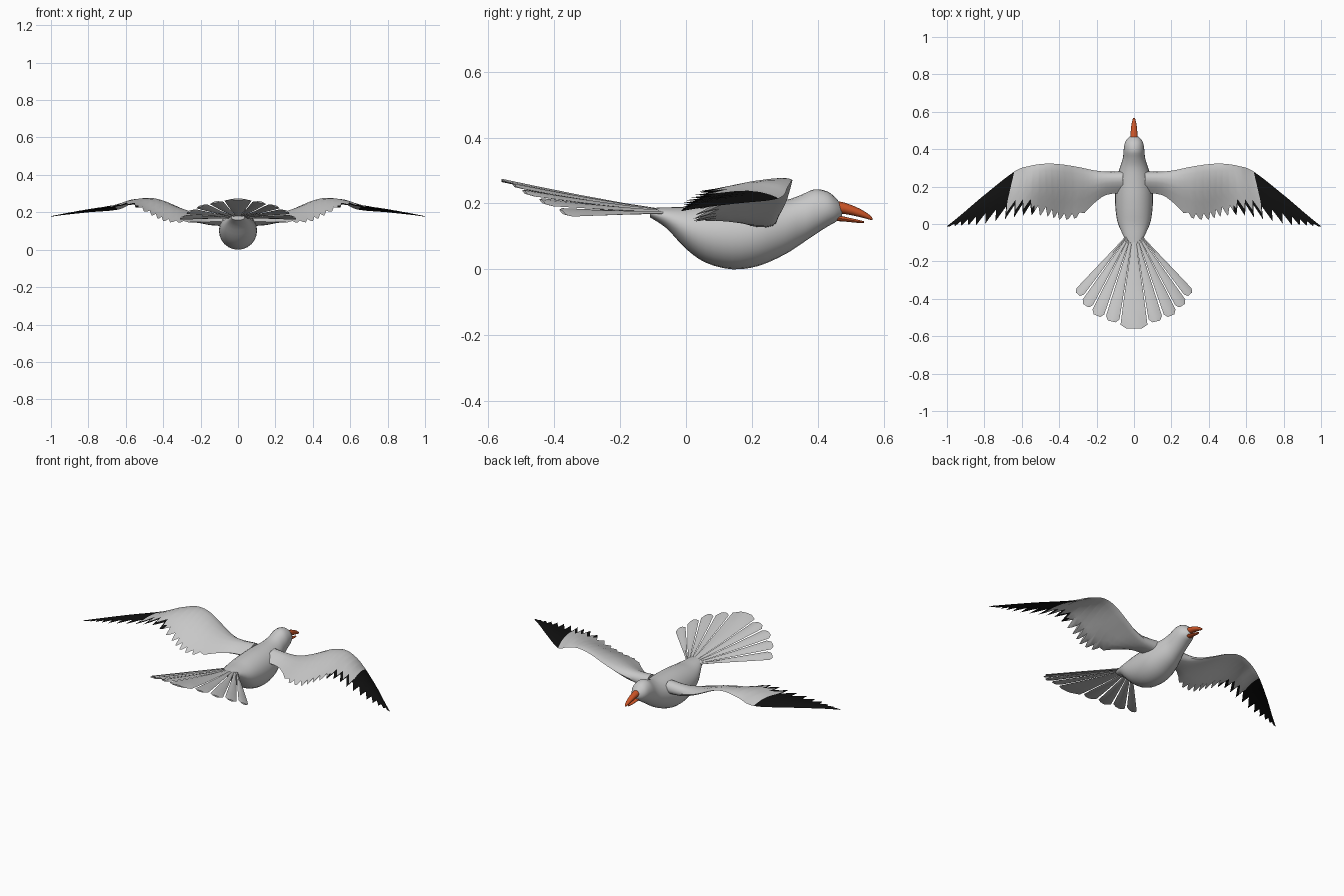
import bpy, bmesh, math
from mathutils import Vector

cube = bpy.data.objects.get("Cube")
if cube:
    bpy.data.objects.remove(cube)


def material(name, rgb):
    mat = bpy.data.materials.new(name)
    mat.use_nodes = True
    mat.diffuse_color = (*rgb, 1)
    mat.node_tree.nodes["Principled BSDF"].inputs["Base Color"].default_value = (*rgb, 1)
    return mat


grey = material("feather grey", (0.58, 0.58, 0.58))
black = material("wingtip black", (0.005, 0.005, 0.005))
orange = material("beak orange", (0.6, 0.09, 0.02))


def sample(rows, s):
    """Catmull-Rom interpolation through table rows."""
    last = len(rows) - 1
    i = min(int(s + 1e-6), last - 1)
    t = s - i
    a, b, c, d = (rows[min(max(k, 0), last)] for k in (i - 1, i, i + 1, i + 2))
    return [0.5 * (2 * q + (r - p) * t + (2 * p - 5 * q + 4 * r - v) * t * t
                   + (3 * q - p - 3 * r + v) * t ** 3)
            for p, q, r, v in zip(a, b, c, d)]


def loft(name, rings, mats, rule=None, angle=50):
    """Skin closed rings of equal size; rule(ring, side) picks the material."""
    bm = bmesh.new()
    grid = [[bm.verts.new(p) for p in ring] for ring in rings]
    n = len(rings[0])
    for k in range(len(grid) - 1):
        for j in range(n):
            m = (j + 1) % n
            face = bm.faces.new((grid[k][j], grid[k][m], grid[k + 1][m], grid[k + 1][j]))
            if rule:
                face.material_index = rule(k, j)
    for ring, k in ((grid[0], 0), (grid[-1], len(grid) - 2)):
        face = bm.faces.new(ring)
        if rule:
            face.material_index = rule(k, 0)
    bmesh.ops.recalc_face_normals(bm, faces=bm.faces)
    mesh = bpy.data.meshes.new(name)
    bm.to_mesh(mesh)
    bm.free()
    for mat in mats:
        mesh.materials.append(mat)
    obj = bpy.data.objects.new(name, mesh)
    bpy.context.collection.objects.link(obj)
    bpy.ops.object.select_all(action="DESELECT")
    obj.select_set(True)
    bpy.context.view_layer.objects.active = obj
    bpy.ops.object.shade_smooth_by_angle(angle=math.radians(angle))
    return obj


def tube(name, rows, mat, steps, sides):
    """Elliptical rings along y from rows of (y, bottom, top, half width)."""
    rings = []
    for i in range((len(rows) - 1) * steps + 1):
        y, low, high, half = sample(rows, i / steps)
        ring = []
        for j in range(sides):
            a = math.tau * j / sides
            ring.append((half * math.cos(a), y, (low + high) / 2 + (high - low) / 2 * math.sin(a)))
        rings.append(ring)
    return loft(name, rings, [mat])


# Body and head in one skin
tube("body", [
    (-.11, .158, .186, .036), (-.06, .125, .188, .058), (0, .062, .19, .085),
    (.06, .02, .198, .097), (.14, 0, .205, .102), (.22, .01, .207, .098),
    (.3, .045, .21, .076), (.35, .077, .226, .06), (.39, .104, .243, .056),
    (.43, .13, .236, .05), (.455, .144, .216, .036), (.473, .16, .195, .015)],
    grey, 3, 24)

# Beak, slightly open
tube("upper_beak", [(.44, .165, .21, .022), (.48, .168, .203, .019),
                    (.53, .158, .183, .014), (.56, .15, .163, .007),
                    (.567, .149, .153, .002)], orange, 2, 12)
tube("lower_beak", [(.43, .148, .172, .02), (.48, .145, .16, .015),
                    (.52, .141, .151, .01), (.54, .141, .146, .003)], orange, 2, 12)

# Wing: leading point, trailing point, thickness, from root to tip
WING = [
    (.06, .28, .158, .06, .165, .15, .07), (.15, .28, .158, .15, .155, .148, .058),
    (.22, .288, .172, .22, .105, .148, .042), (.3, .305, .207, .29, .04, .145, .028),
    (.4, .32, .257, .39, .022, .15, .02), (.48, .322, .272, .47, .04, .187, .015),
    (.56, .31, .252, .58, .045, .236, .012), (.64, .28, .215, .7, .022, .224, .01),
    (.8, .155, .2, .83, -.005, .204, .008), (.92, .053, .188, .93, -.01, .188, .006),
    (1, -.012, .178, 1, -.014, .178, .003)]
CHORD = [0, .04, .14, .3, .5, .7, .86, 1]
FIRST, BLACK_FROM, TOOTH = 3, 7, 0.4

# Stations as (span, notch depth): smooth arm, then saw-toothed feather ends
stations = [(i / 3, 0) for i in range(FIRST * 3)]
for i in range(17):
    s = FIRST + i * TOOTH
    stations += [(s, .08 + .05 * (s - FIRST)), (s + TOOTH * .5, .03 * (s - FIRST)),
                 (s + TOOTH * .8, 0)]
stations.append((len(WING) - 1, 0))

rings = []
for s, notch in stations:
    row = sample(WING, s)
    lead, trail, thick = Vector(row[:3]), Vector(row[3:6]), row[6]
    camber = .1 * (lead - trail).length

    def point(t, side):
        t *= 1 - notch
        p = lead.lerp(trail, t)
        p.z += camber * math.sin(math.pi * t) * (1 - t) + side * thick * 1.3 * math.sqrt(t) * (1.02 - t)
        return p

    rings.append([point(t, 1) for t in CHORD] + [point(t, -1) for t in CHORD[-2:0:-1]])


def wing_colour(k, j):
    s = stations[k][0]
    feather_end = j in (len(CHORD) - 2, len(CHORD) - 1) and s > BLACK_FROM - 1.5
    return int(s > BLACK_FROM - .01 or feather_end)


wing = loft("wings", rings, [grey, black], wing_colour, 40)
wing.modifiers.new("both_sides", "MIRROR").use_clip = False

# Tail: fan of feathers on an arched surface, (angle, length, tip half width)
PIVOT = -.02
FAN = [(0, .54, .072), (13.3, .515, .037), (22.9, .51, .034), (31.8, .49, .031), (40.2, .465, .026)]


def tail_feather(name, degrees, length, half):
    a = math.radians(degrees)
    out = Vector((math.sin(a), -math.cos(a)))
    across = Vector((math.cos(a), math.sin(a)))
    rings = []
    for u, w in ((.08, .16), (.3, .32), (.55, .59), (.8, .85), (.96, 1), (1, .55)):
        ring = []
        for side, lift in ((-1, 0), (-.8, .4), (0, 1), (.8, .4), (1, 0), (.8, -.4), (0, -1), (-.8, -.4)):
            p = out * (length * u) + across * (half * w * side)
            fan = math.atan2(p.x, -p.y) / math.radians(42)
            rise = (.098 - .105 * fan * fan) * (p.length / .54) ** 1.2
            ring.append((p.x, p.y + PIVOT, .172 + rise + .005 * lift))
        rings.append(ring)
    loft(name, rings, [grey], angle=30)


for i, (degrees, length, half) in enumerate(FAN):
    if i == 0:
        tail_feather("tail_feather_centre", degrees, length, half)
    else:
        tail_feather(f"tail_feather_left_{i}", degrees, length, half)
        tail_feather(f"tail_feather_right_{i}", -degrees, length, half)
